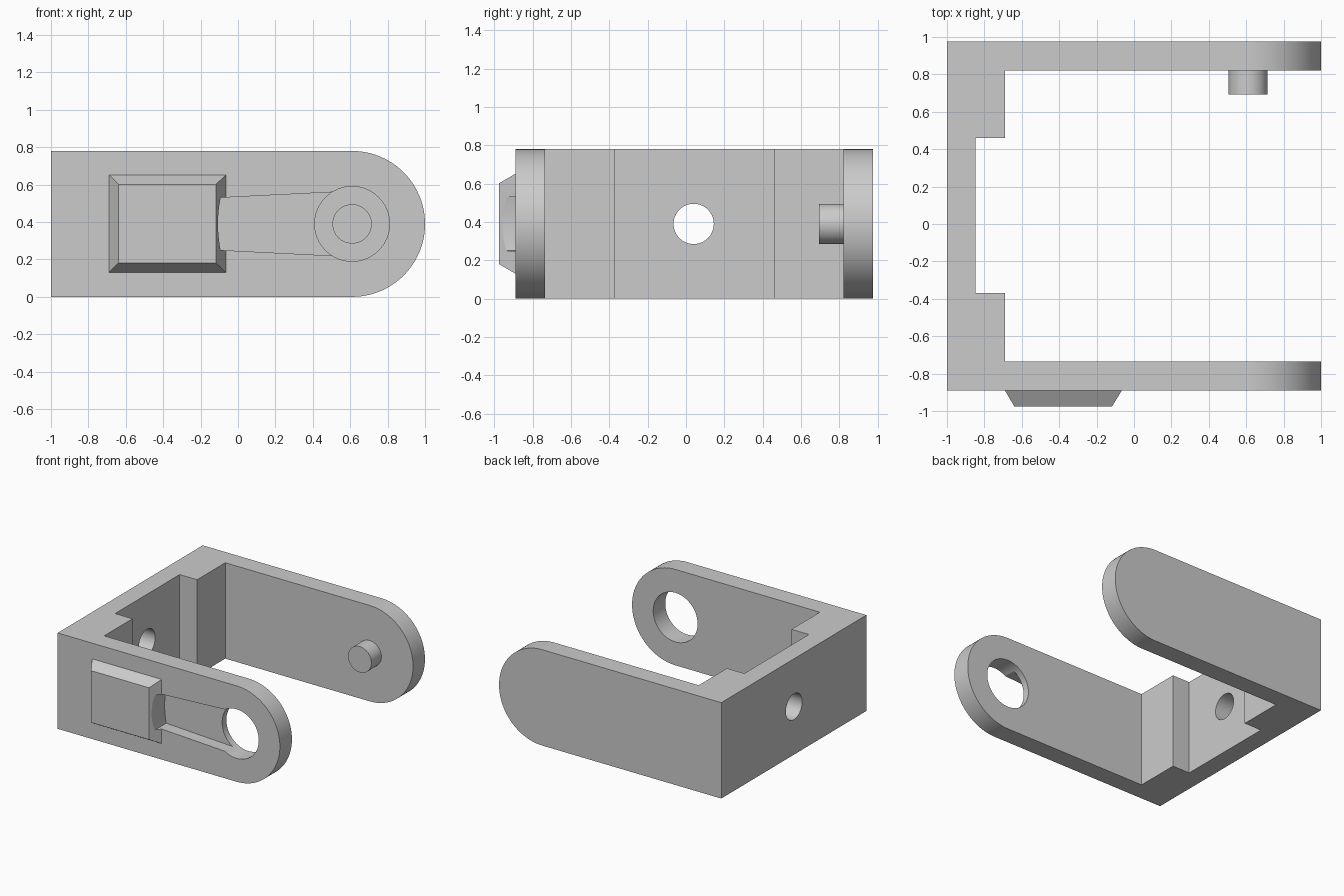
import bpy
import bmesh
import math
from mathutils import Vector

if "Cube" in bpy.data.objects:
    bpy.data.objects.remove(bpy.data.objects["Cube"])

grey = bpy.data.materials.new("plain grey")
grey.diffuse_color = (0.6, 0.6, 0.6, 1)
grey.use_nodes = True
grey.node_tree.nodes["Principled BSDF"].inputs["Base Color"].default_value = grey.diffuse_color

PIVOT = (0.61, 0.39)          # x, z of the arm pivot
R_END, HEIGHT = 0.39, 0.78    # rounded arm end, overall height
FRONT, BACK = -0.89, 0.975    # outer faces of the two arms


def place(axis, a, b, d):
    """Put a 2D point (a, b) at depth d along the given axis."""
    return Vector({"x": (d, a, b), "y": (a, d, b), "z": (a, b, d)}[axis])


def loft(name, pts_lo, pts_hi, axis, lo, hi):
    """Closed solid between two matching outlines."""
    bm = bmesh.new()
    v0 = [bm.verts.new(place(axis, a, b, lo)) for a, b in pts_lo]
    v1 = [bm.verts.new(place(axis, a, b, hi)) for a, b in pts_hi]
    n = len(v0)
    bm.faces.new(v0)
    bm.faces.new(v1)
    for i in range(n):
        j = (i + 1) % n
        bm.faces.new((v0[i], v0[j], v1[j], v1[i]))
    bmesh.ops.recalc_face_normals(bm, faces=bm.faces[:])
    mesh = bpy.data.meshes.new(name)
    bm.to_mesh(mesh)
    bm.free()
    mesh.materials.append(grey)
    obj = bpy.data.objects.new(name, mesh)
    bpy.context.collection.objects.link(obj)
    return obj


def prism(name, pts, axis, lo, hi):
    return loft(name, pts, pts, axis, lo, hi)


def arc(center, r, start, end, n):
    angles = [math.radians(start + (end - start) * i / n) for i in range(n + 1)]
    return [(center[0] + r * math.cos(t), center[1] + r * math.sin(t)) for t in angles]


def circle(center, r, n=64):
    return arc(center, r, 0, 360, n)[:-1]


def rect(x0, x1, z0, z1):
    return [(x0, z0), (x1, z0), (x1, z1), (x0, z1)]


def carve(obj, cutters, operation="DIFFERENCE"):
    """Apply boolean cutters for good."""
    for c in cutters:
        m = obj.modifiers.new("cut", "BOOLEAN")
        m.object, m.operation, m.solver = c, operation, "EXACT"
    dg = bpy.context.evaluated_depsgraph_get()
    mesh = bpy.data.meshes.new_from_object(obj.evaluated_get(dg))
    obj.modifiers.clear()
    obj.data = mesh


# Frame: U-shaped plan with a stepped inner wall, trimmed to the round-ended side outline
plan = [(-1.2, FRONT), (1.2, FRONT), (1.2, -0.735), (-0.69, -0.735),
        (-0.69, -0.37), (-0.847, -0.37), (-0.847, 0.46), (-0.69, 0.46),
        (-0.69, 0.822), (1.2, 0.822), (1.2, BACK), (-1.2, BACK)]
frame = prism("frame", plan, "z", -0.1, 0.9)
side = [(-1, 0)] + arc(PIVOT, R_END, -90, 90, 48) + [(-1, HEIGHT)]
side_trim = prism("side_trim", side, "y", -1.2, 1.2)
carve(frame, [side_trim], "INTERSECT")

# Raised bevelled pad on the front arm
pad = loft("pad", rect(-0.64, -0.117, 0.18, 0.602), rect(-0.69, -0.065, 0.13, 0.652),
           "y", -0.975, FRONT)

# Cutters: pivot hole, bridge bore and tapered lead-in groove
hole_cutter = prism("hole_cutter", circle(PIVOT, 0.2), "y", -1.1, -0.6)
bore_cutter = prism("bore_cutter", circle((0.04, 0.39), 0.105), "x", -1.2, -0.6)
half = math.degrees(math.asin(0.14 / 0.717))
groove = arc(PIVOT, 0.717, 180 - half, 180 + half, 16)
groove += [(PIVOT[0], 0.39 - 0.175), (PIVOT[0], 0.39 + 0.175)]
groove_cutter = prism("groove_cutter", groove, "y", -1.1, -0.79)

carve(frame, [groove_cutter, hole_cutter, bore_cutter])
carve(pad, [groove_cutter])

# Pivot peg on the inside of the back arm
peg = prism("peg", circle(PIVOT, 0.105), "y", 0.693, 0.822)

for c in (side_trim, hole_cutter, bore_cutter, groove_cutter):
    bpy.data.objects.remove(c)

# Smooth the curved walls, keep hard edges
for obj in (frame, pad, peg):
    obj.data.materials.clear()
    obj.data.materials.append(grey)
    bpy.ops.object.select_all(action="DESELECT")
    obj.select_set(True)
    bpy.context.view_layer.objects.active = obj
    bpy.ops.object.shade_smooth_by_angle(angle=math.radians(25))
